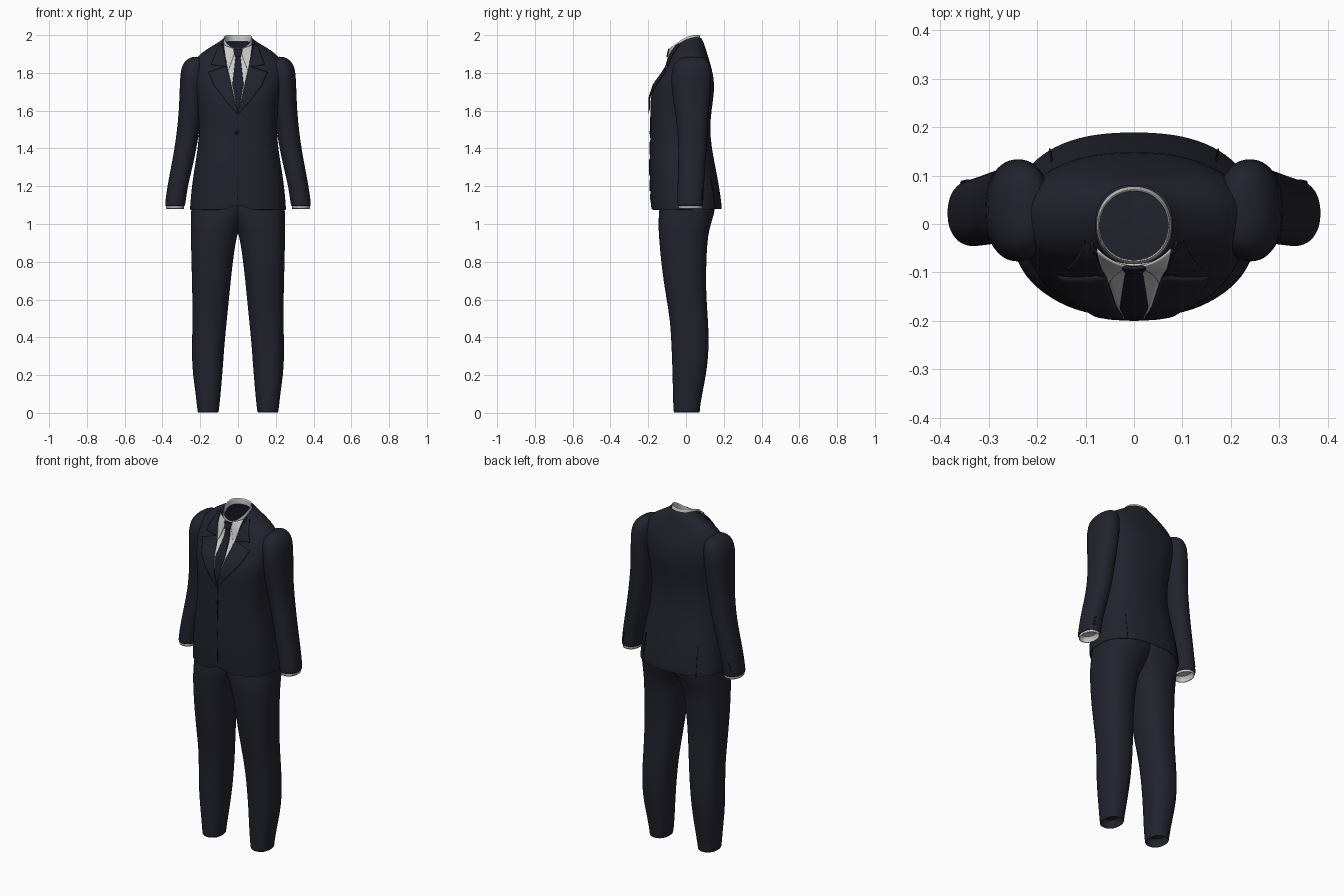
import bpy, bmesh, math
from mathutils import Vector
from mathutils.bvhtree import BVHTree

if "Cube" in bpy.data.objects:
    bpy.data.objects.remove(bpy.data.objects["Cube"])


def material(name, rgb):
    m = bpy.data.materials.new(name)
    m.diffuse_color = (*rgb, 1)
    m.use_nodes = True
    m.node_tree.nodes["Principled BSDF"].inputs["Base Color"].default_value = m.diffuse_color
    return m


NAVY = material("navy wool", (0.016, 0.016, 0.027))
WHITE = material("white cotton", (0.60, 0.60, 0.59))
TIE = material("dark tie silk", (0.011, 0.012, 0.022))
DARK = material("dark buttons and seams", (0.006, 0.006, 0.010))


def ring(x0, x1, yf, yb, zf, zm, zb, n=2.4, segs=40):
    """Superellipse ring; height may differ at front, sides and back."""
    pts = []
    for i in range(segs):
        a = 2 * math.pi * i / segs
        c, s = math.cos(a), math.sin(a)
        px = math.copysign(abs(c) ** (2 / n), c)
        py = math.copysign(abs(s) ** (2 / n), s)
        z = zm + (zb - zf) / 2 * py + ((zb + zf) / 2 - zm) * py * py
        pts.append(((x0 + x1) / 2 + (x1 - x0) / 2 * px,
                    (yf + yb) / 2 + (yb - yf) / 2 * py, z))
    return pts


def loft(rings, cap_start=False, cap_end=False):
    bm = bmesh.new()
    rows = [[bm.verts.new(p) for p in r] for r in rings]
    n = len(rows[0])
    for a, b in zip(rows, rows[1:]):
        for i in range(n):
            bm.faces.new((a[i], a[(i + 1) % n], b[(i + 1) % n], b[i]))
    for flag, row in ((cap_start, rows[0]), (cap_end, rows[-1])):
        if flag:
            bm.faces.new(row)
    bmesh.ops.recalc_face_normals(bm, faces=bm.faces)
    return bm


def finish(bm, name, mat, subsurf=1, thick=0):
    me = bpy.data.meshes.new(name)
    bm.to_mesh(me)
    bm.free()
    me.materials.append(mat)
    me.polygons.foreach_set("use_smooth", [True] * len(me.polygons))
    me.set_sharp_from_angle(angle=math.radians(50))
    ob = bpy.data.objects.new(name, me)
    bpy.context.collection.objects.link(ob)
    if subsurf:
        ob.modifiers.new("smooth", "SUBSURF").levels = subsurf
        ob.modifiers["smooth"].render_levels = subsurf
    if thick:
        mod = ob.modifiers.new("thickness", "SOLIDIFY")
        mod.thickness, mod.offset = thick, 0
    return ob


# Jacket body: half width, front y, back y, z front / side / back
BODY = [
    (.245, -.172, .165, 1.16, 1.16, 1.16),
    (.249, -.180, .183, 1.075, 1.075, 1.08),
    (.255, -.186, .191, 1.070, 1.070, 1.075),
    (.254, -.187, .189, 1.10, 1.10, 1.10),
    (.245, -.191, .176, 1.20, 1.20, 1.20),
    (.230, -.194, .156, 1.30, 1.30, 1.30),
    (.213, -.191, .137, 1.40, 1.40, 1.40),
    (.205, -.188, .126, 1.50, 1.50, 1.50),
    (.210, -.190, .135, 1.60, 1.60, 1.60),
    (.218, -.189, .147, 1.67, 1.67, 1.68),
    (.230, -.168, .151, 1.735, 1.74, 1.74),
    (.240, -.128, .142, 1.79, 1.80, 1.80),
    (.235, -.102, .126, 1.83, 1.86, 1.86),
    (.195, -.093, .110, 1.86, 1.905, 1.91),
    (.140, -.089, .099, 1.88, 1.935, 1.945),
    (.092, -.086, .090, 1.90, 1.962, 1.97),
    (.079, -.082, .080, 1.912, 1.975, 1.985),
]
body_rings = [ring(-w, w, *r) for w, *r in BODY]
jacket = loft(body_rings)
for v in jacket.verts:  # rounded cutaway at the front hem
    if v.co.z < 1.085 and v.co.y < 0 and abs(v.co.x) < .07:
        v.co.z += .04 * (1 - abs(v.co.x) / .07) ** 2
finish(jacket, "jacket_body", NAVY)

# Shirt collar band, hollow
collar = [(.078, -.083, .078, 1.895, 1.955, 1.965), (.076, -.080, .074, 1.925, 1.982, 1.997),
          (.074, -.078, .072, 1.930, 1.988, 2.0), (.070, -.074, .067, 1.928, 1.986, 1.998),
          (.070, -.074, .067, 1.89, 1.95, 1.965)]
collar_rings = [ring(-w, w, *r, n=2.1) for w, *r in collar]
finish(loft(collar_rings), "shirt_collar_band", WHITE)

# Surface used to lay flat pieces on the body
proxy = loft(body_rings[2:] + collar_rings[1:2])
surface = BVHTree.FromBMesh(proxy)
proxy.free()


def laid(name, left, right, mat, lift, thick=.004, side=-1, cols=8, rows=6):
    """Strip between two (x, z) edges, draped on the jacket surface."""
    bm, grid = bmesh.new(), []
    for k in range(len(left) - 1):
        for j in range(rows + (k == len(left) - 2)):
            t, row = j / rows, []
            ax, az = [left[k][i] * (1 - t) + left[k + 1][i] * t for i in (0, 1)]
            bx, bz = [right[k][i] * (1 - t) + right[k + 1][i] * t for i in (0, 1)]
            for c in range(cols + 1):
                u = c / cols
                x, z = ax + (bx - ax) * u, az + (bz - az) * u
                hit, nor, _, _ = surface.ray_cast(Vector((x, side, z)), Vector((0, -side, 0)))
                if hit is None or hit.y * side < .03:
                    hit, nor, _, _ = surface.find_nearest(Vector((x, side * .085, z)))
                if nor.y * side < 0:
                    nor = -nor
                row.append(bm.verts.new(hit + nor * lift))
            grid.append(row)
    for a, b in zip(grid, grid[1:]):
        for i in range(cols):
            bm.faces.new((a[i], a[i + 1], b[i + 1], b[i]))
    bmesh.ops.recalc_face_normals(bm, faces=bm.faces)
    return finish(bm, name, mat, 0, thick)


def mirrored(pts, s=-1):
    return [(x * s, z) for x, z in pts]


# Shirt front and tie inside the V opening
v_edge = [(.076, 1.94), (.062, 1.85), (.038, 1.74), (.003, 1.60)]
shirt_edge = [(.04, 1.918)] + v_edge[1:]
laid("shirt_front", mirrored(shirt_edge), shirt_edge, WHITE, .003, cols=12)
knot = [(.020, 1.925), (.023, 1.915), (.014, 1.882)]
laid("tie_knot", mirrored(knot), knot, TIE, .011, .008)
blade = [(.013, 1.885), (.022, 1.80), (.029, 1.735), (.004, 1.60)]
laid("tie_blade", mirrored(blade), blade, TIE, .007)

# Front closing seam and button
laid("front_seam", [(-.002, 1.595), (-.002, 1.13)], [(.001, 1.595), (.001, 1.13)],
     DARK, .001, .002, cols=1, rows=20)


def button(name, loc, scale):
    bm = bmesh.new()
    bmesh.ops.create_uvsphere(bm, u_segments=12, v_segments=8, radius=1)
    for v in bm.verts:
        v.co = Vector(v.co[i] * scale[i] + loc[i] for i in range(3))
    finish(bm, name, DARK, 0)


button("jacket_button", (-.006, -.189, 1.485), (.010, .005, .010))

# Sleeve: centre x, y, z, half width, half depth
SLEEVE = [
    (.222, .035, 1.886, .022, .045), (.226, .033, 1.870, .046, .080),
    (.234, .030, 1.840, .064, .100), (.238, .028, 1.790, .068, .107),
    (.242, .028, 1.720, .067, .106), (.250, .030, 1.60, .063, .090),
    (.263, .035, 1.50, .060, .080), (.278, .035, 1.40, .058, .075),
    (.298, .030, 1.30, .057, .072), (.320, .025, 1.20, .054, .070),
    (.331, .023, 1.12, .054, .069), (.333, .022, 1.096, .053, .068),
    (.333, .022, 1.096, .048, .063)]
CUFF = [(.332, .022, 1.12, .048, .063), (.333, .022, 1.080, .049, .064),
        (.333, .022, 1.078, .045, .060), (.331, .022, 1.12, .044, .059)]
# Trouser leg: z, inner x, outer x, front y, back y
LEG = [
    (.06, .106, .212, -.060, .070), (.002, .107, .210, -.061, .070),
    (0.0, .103, .213, -.065, .073), (.03, .099, .217, -.067, .074),
    (.10, .092, .224, -.070, .086), (.20, .083, .239, -.071, .106),
    (.30, .076, .245, -.075, .119), (.40, .068, .243, -.079, .121),
    (.50, .058, .241, -.086, .116), (.60, .048, .242, -.103, .109),
    (.70, .038, .244, -.119, .106), (.80, .027, .247, -.132, .108),
    (.90, .013, .249, -.141, .113), (.97, -.002, .250, -.146, .123),
    (1.03, -.04, .251, -.146, .142), (1.09, -.07, .248, -.141, .158),
    (1.16, -.09, .235, -.135, .150)]


def arm_rings(table, s):
    return [ring(s * x - a, s * x + a, y - b, y + b, z, z, z, 2.2, 28)
            for x, y, z, a, b in table]


for s, side in ((-1, "right"), (1, "left")):
    finish(loft(arm_rings(SLEEVE, s), cap_start=True), side + "_sleeve", NAVY)
    finish(loft(arm_rings(CUFF, s), cap_end=True), side + "_shirt_cuff", WHITE)
    leg = [ring(min(s * a, s * b), max(s * a, s * b), yf, yb, z, z, z, 2.3, 32)
           for z, a, b, yf, yb in LEG]
    finish(loft(leg, True, True), side + "_trouser_leg", NAVY)
    # Shirt collar points
    laid(side + "_collar_point",
         mirrored([(.010, 1.922), (.030, 1.87), (.050, 1.812)], s),
         mirrored([(.072, 1.945), (.066, 1.88), (.053, 1.812)], s), WHITE, .008)
    # Jacket collar and notched lapel
    laid(side + "_jacket_collar",
         mirrored([(.080, 1.95), (.066, 1.87), (.058, 1.83)], s),
         mirrored([(.095, 1.95), (.122, 1.885), (.140, 1.84)], s), NAVY, .008)
    laid(side + "_lapel",
         mirrored([(.058, 1.832), (.037, 1.74), (.018, 1.66), (0, 1.59)], s),
         mirrored([(.155, 1.80), (.125, 1.73), (.070, 1.66), (.006, 1.585)], s), NAVY, .008)
    # Back vents
    laid(side + "_back_vent", mirrored([(.168, 1.24), (.172, 1.08)], s),
         mirrored([(.171, 1.24), (.175, 1.08)], s), DARK, .001, .002, side=1, cols=1)
    # Sleeve buttons
    for i in range(3):
        button(f"{side}_sleeve_button_{i + 1}",
               (s * (.352 - .004 * i), .085 + .001 * i, 1.13 + .022 * i), (.007, .005, .007))
